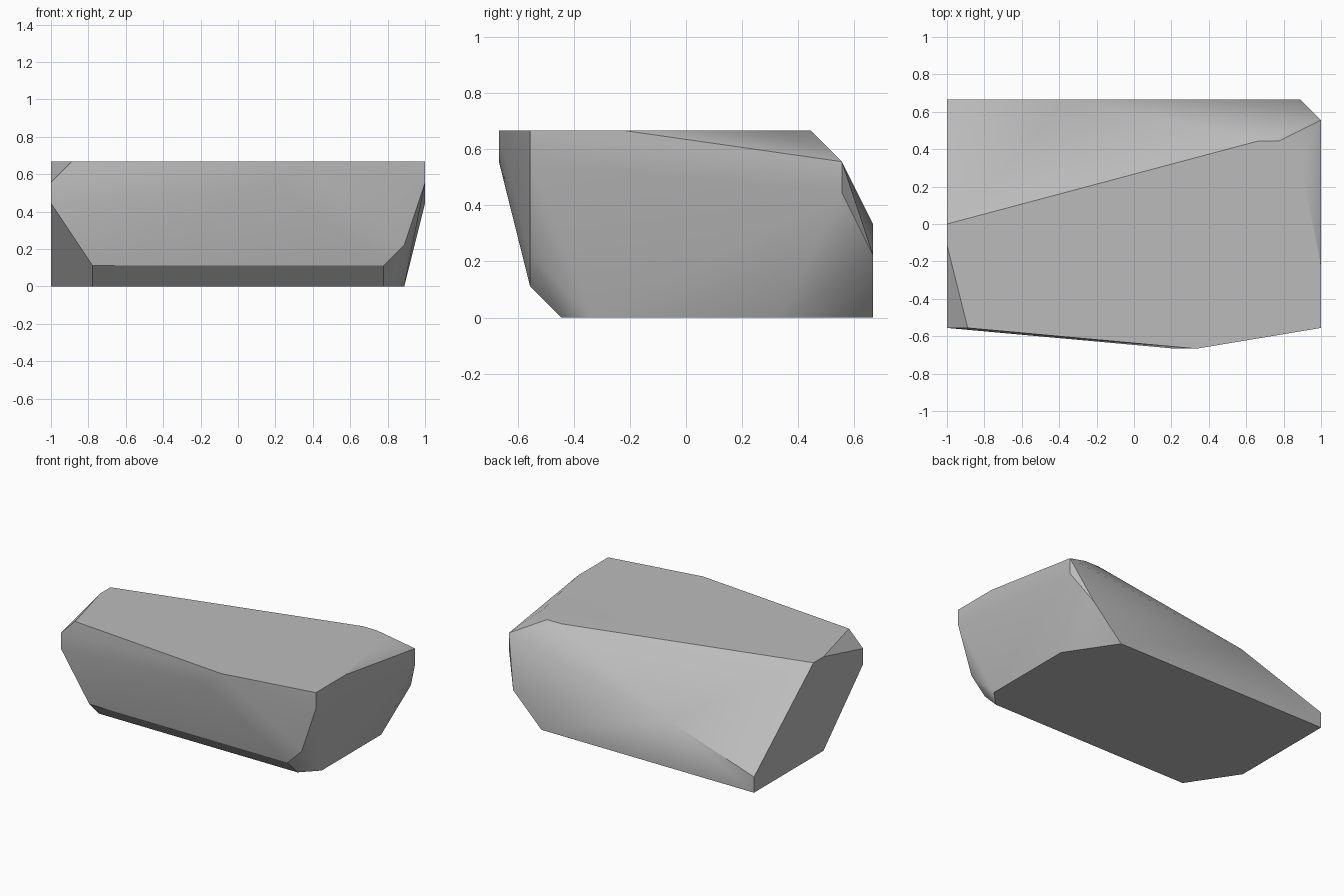
import bpy
import bmesh
import math

cube = bpy.data.objects.get("Cube")
if cube:
    bpy.data.objects.remove(cube, do_unlink=True)

# Corner points of the boulder, in units of one ninth
UNIT = 1 / 9
top_rim = [(-9, 0), (6, 4), (7, 4), (8, 3), (9, -2), (9, -5), (3, -6), (-8, -5), (-9, -1)]
base_rim = [(7, -4), (8, -3), (8, 3), (6, 6), (-9, 6), (-9, -1), (-7, -4)]
side_corners = [
    (9, 5, 5), (9, 5, 4), (8, 6, 2), (-3, 6, 3), (-9, 6, 1),       # back
    (-9, -5, 5), (-9, -5, 4), (-7, -5, 1), (7, -5, 1),             # front
    (8, -5, 2), (9, -5, 5), (2, -6, 5),
]
corners = [(x, y, 6) for x, y in top_rim] + [(x, y, 0) for x, y in base_rim] + side_corners

# Wrap the corners in a faceted hull and merge coplanar triangles
bm = bmesh.new()
for corner in corners:
    bm.verts.new([c * UNIT for c in corner])
bmesh.ops.convex_hull(bm, input=bm.verts[:])
loose = [v for v in bm.verts if not v.link_faces]
bmesh.ops.delete(bm, geom=loose, context="VERTS")
bmesh.ops.dissolve_limit(bm, angle_limit=math.radians(0.5), verts=bm.verts[:], edges=bm.edges[:])
bmesh.ops.recalc_face_normals(bm, faces=bm.faces[:])
mesh = bpy.data.meshes.new("boulder")
bm.to_mesh(mesh)
bm.free()

boulder = bpy.data.objects.new("boulder", mesh)
bpy.context.collection.objects.link(boulder)

# Plain stone colour
stone = bpy.data.materials.new("stone_grey")
stone.use_nodes = True
colour = (0.5, 0.5, 0.5, 1)
stone.diffuse_color = colour
shader = stone.node_tree.nodes["Principled BSDF"]
shader.inputs["Base Color"].default_value = colour
shader.inputs["Roughness"].default_value = 0.9
mesh.materials.append(stone)

# Soft shading across shallow facets, crisp main ridges
bpy.ops.object.select_all(action="DESELECT")
boulder.select_set(True)
bpy.context.view_layer.objects.active = boulder
bpy.ops.object.shade_smooth_by_angle(angle=math.radians(30))
weighting = boulder.modifiers.new("facet_weighting", "WEIGHTED_NORMAL")
weighting.keep_sharp = True
